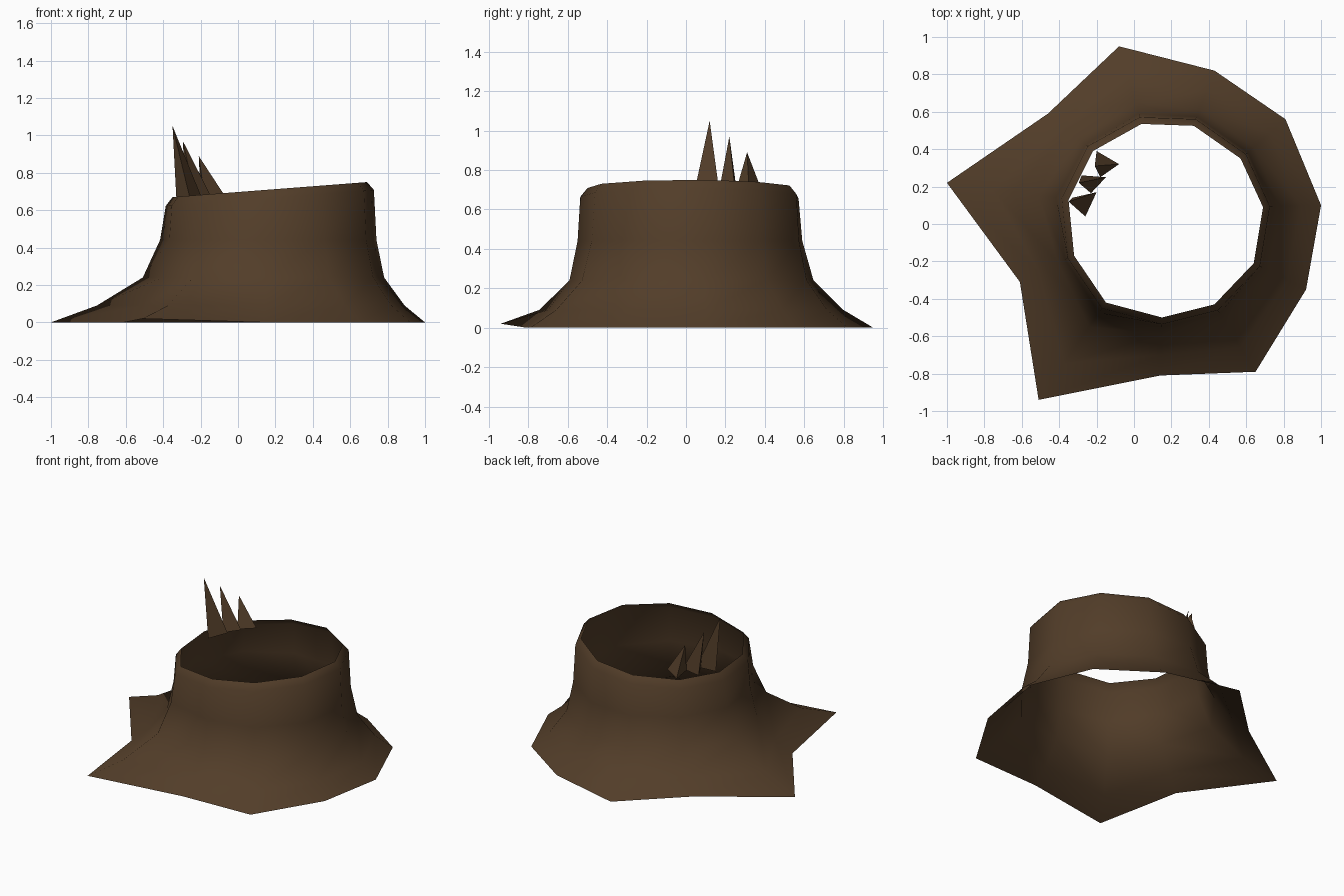
import bpy

if "Cube" in bpy.data.objects:
    bpy.data.objects.remove(bpy.data.objects["Cube"])

bark = bpy.data.materials.new("dark brown bark")
bark.diffuse_color = (0.085, 0.047, 0.022, 1)
bark.use_nodes = True
bark.node_tree.nodes["Principled BSDF"].inputs["Base Color"].default_value = bark.diffuse_color


def add_mesh(name, verts, faces, smooth):
    me = bpy.data.meshes.new(name)
    me.from_pydata(verts, [], faces)
    me.materials.append(bark)
    for p in me.polygons:
        p.use_smooth = smooth
    me.update()
    ob = bpy.data.objects.new(name, me)
    bpy.context.collection.objects.link(ob)
    return ob


# Root outline on the ground and rim outline at the top, counter-clockwise
root = [(1.0, 0.10), (0.81, 0.56), (0.43, 0.82), (-0.08, 0.95), (-0.46, 0.59), (-1.0, 0.22),
        (-0.61, -0.31), (-0.51, -0.94), (0.14, -0.81), (0.65, -0.79), (0.92, -0.35)]
rim = [(0.69, 0.09), (0.57, 0.35), (0.32, 0.525), (0.04, 0.535), (-0.22, 0.39), (-0.35, 0.13),
       (-0.32, -0.17), (-0.15, -0.42), (0.15, -0.50), (0.43, -0.43), (0.64, -0.21)]
n = len(root)
CX, CY = 0.167, 0.02
shoulder = [(CX + (x - CX) * 1.07, CY + (y - CY) * 1.07) for x, y in rim]


def rim_z(x):
    # the cut slopes up to the right
    return 0.67 + (x + 0.35) * 0.08 / 1.04


# Hollow stump: rings blend from the root outline to the shoulder, then the rim
verts = []
for t, z in [(1, 0), (0.6, 0.09), (0.2, 0.24), (0.05, 0.44)]:
    for i, ((rx, ry), (sx, sy)) in enumerate(zip(root, shoulder)):
        lift = 0.02 if (i == 7 and t == 1) else 0
        verts.append((sx + (rx - sx) * t, sy + (ry - sy) * t, z + lift))
verts += [(x, y, rim_z(x) - 0.045) for x, y in shoulder]
verts += [(x, y, rim_z(x)) for x, y in rim]
faces = [(r * n + i, r * n + (i + 1) % n, (r + 1) * n + (i + 1) % n, (r + 1) * n + i)
         for r in range(5) for i in range(n)]
add_mesh("hollow_stump", verts, faces, True)

# Three splinters standing on the left of the rim: base triangle and tip
splinters = [
    ([(-0.33, 0.14), (-0.26, 0.04), (-0.20, 0.17)], (-0.35, 0.12, 1.05)),
    ([(-0.28, 0.26), (-0.23, 0.165), (-0.15, 0.25)], (-0.295, 0.22, 0.97)),
    ([(-0.20, 0.39), (-0.18, 0.25), (-0.08, 0.32)], (-0.21, 0.31, 0.89)),
]
for k, (base, tip) in enumerate(splinters):
    pts = [(x, y, rim_z(x)) for x, y in base] + [tip]
    add_mesh(f"splinter_{k + 1}", pts, [(0, 1, 3), (1, 2, 3), (2, 0, 3), (0, 2, 1)], False)
